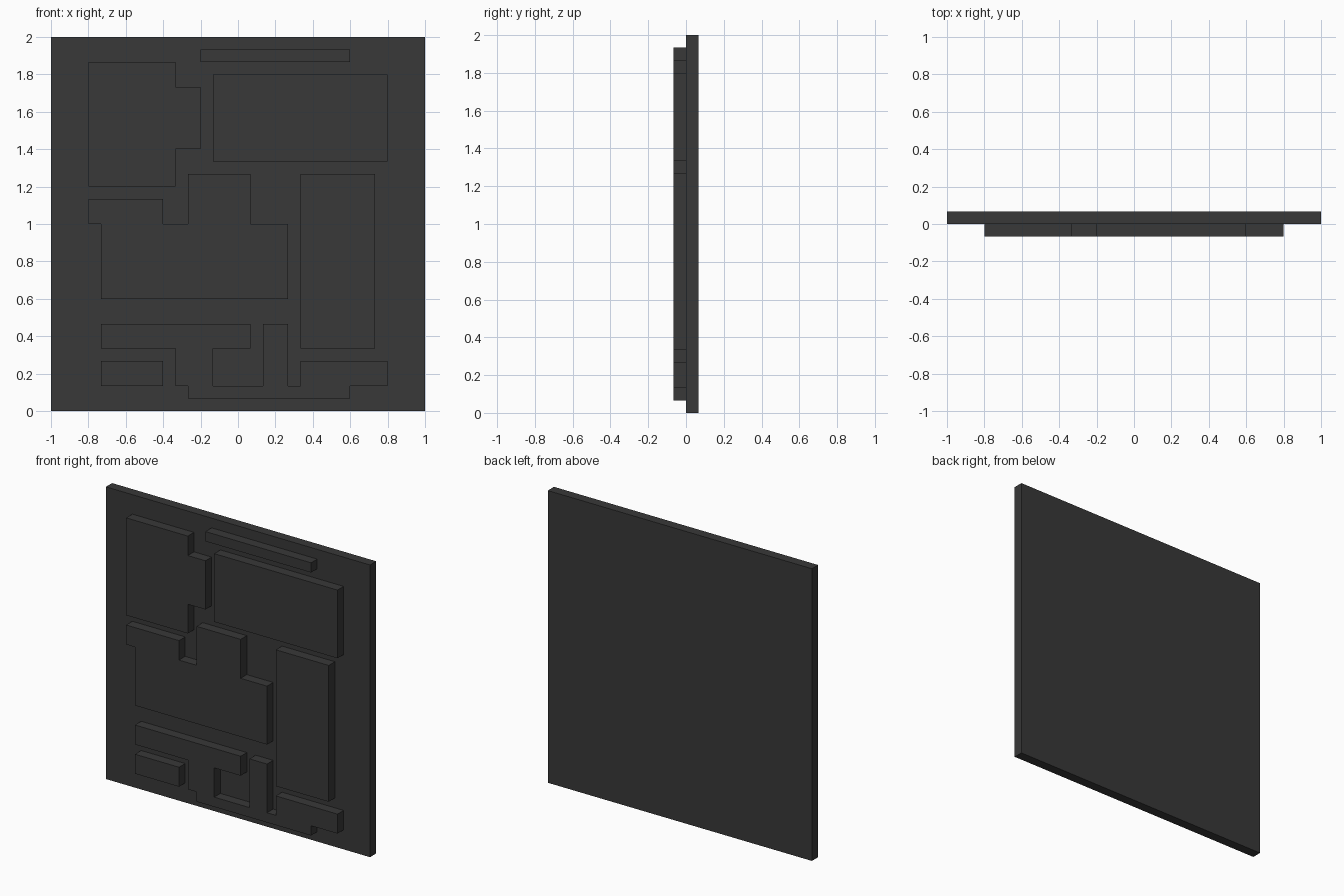
import bpy, bmesh

if "Cube" in bpy.data.objects:
    bpy.data.objects.remove(bpy.data.objects["Cube"])

U = 1 / 15  # grid unit of the relief: the panel is 30 x 30 units

mat = bpy.data.materials.new("dark grey")
mat.diffuse_color = (0.04, 0.04, 0.04, 1)
mat.use_nodes = True
mat.node_tree.nodes["Principled BSDF"].inputs["Base Color"].default_value = mat.diffuse_color


def slab(name, outline, y_front, y_back):
    """Extrude an (x, z) outline, in grid units, between two depths."""
    bm = bmesh.new()
    face = bm.faces.new([bm.verts.new((x * U, y_front, z * U)) for x, z in outline])
    ext = bmesh.ops.extrude_face_region(bm, geom=[face], use_keep_orig=True)
    verts = [g for g in ext["geom"] if isinstance(g, bmesh.types.BMVert)]
    bmesh.ops.translate(bm, verts=verts, vec=(0, y_back - y_front, 0))
    bmesh.ops.recalc_face_normals(bm, faces=bm.faces[:])
    mesh = bpy.data.meshes.new(name)
    bm.to_mesh(mesh)
    bm.free()
    mesh.materials.append(mat)
    obj = bpy.data.objects.new(name, mesh)
    bpy.context.collection.objects.link(obj)
    return obj


def rect(x0, x1, z0, z1):
    return [(x0, z0), (x1, z0), (x1, z1), (x0, z1)]


# Back panel
slab("back_panel", rect(-15, 15, 0, 30), 0, U)

# Raised plates on the front
plates = {
    "top_strip": rect(-3, 9, 28, 29),
    "upper_right_plate": rect(-2, 12, 20, 27),
    "right_tall_plate": rect(5, 11, 5, 19),
    "lower_left_plate": rect(-11, -6, 2, 4),
    "upper_left_plate": [(-12, 18), (-5, 18), (-5, 21), (-3, 21),
                         (-3, 26), (-5, 26), (-5, 28), (-12, 28)],
    "middle_plate": [(-11, 9), (4, 9), (4, 15), (1, 15), (1, 19), (-4, 19),
                     (-4, 15), (-6, 15), (-6, 17), (-12, 17), (-12, 15), (-11, 15)],
    "lower_channel_plate": [(-4, 1), (9, 1), (9, 2), (12, 2), (12, 4), (5, 4),
                            (5, 2), (4, 2), (4, 7), (2, 7), (2, 2), (-2, 2),
                            (-2, 5), (1, 5), (1, 7), (-11, 7), (-11, 5),
                            (-5, 5), (-5, 2), (-4, 2)],
}
# Each plate is sunk a little into the panel
for name, outline in plates.items():
    slab(name, outline, -U, U * 0.3)
